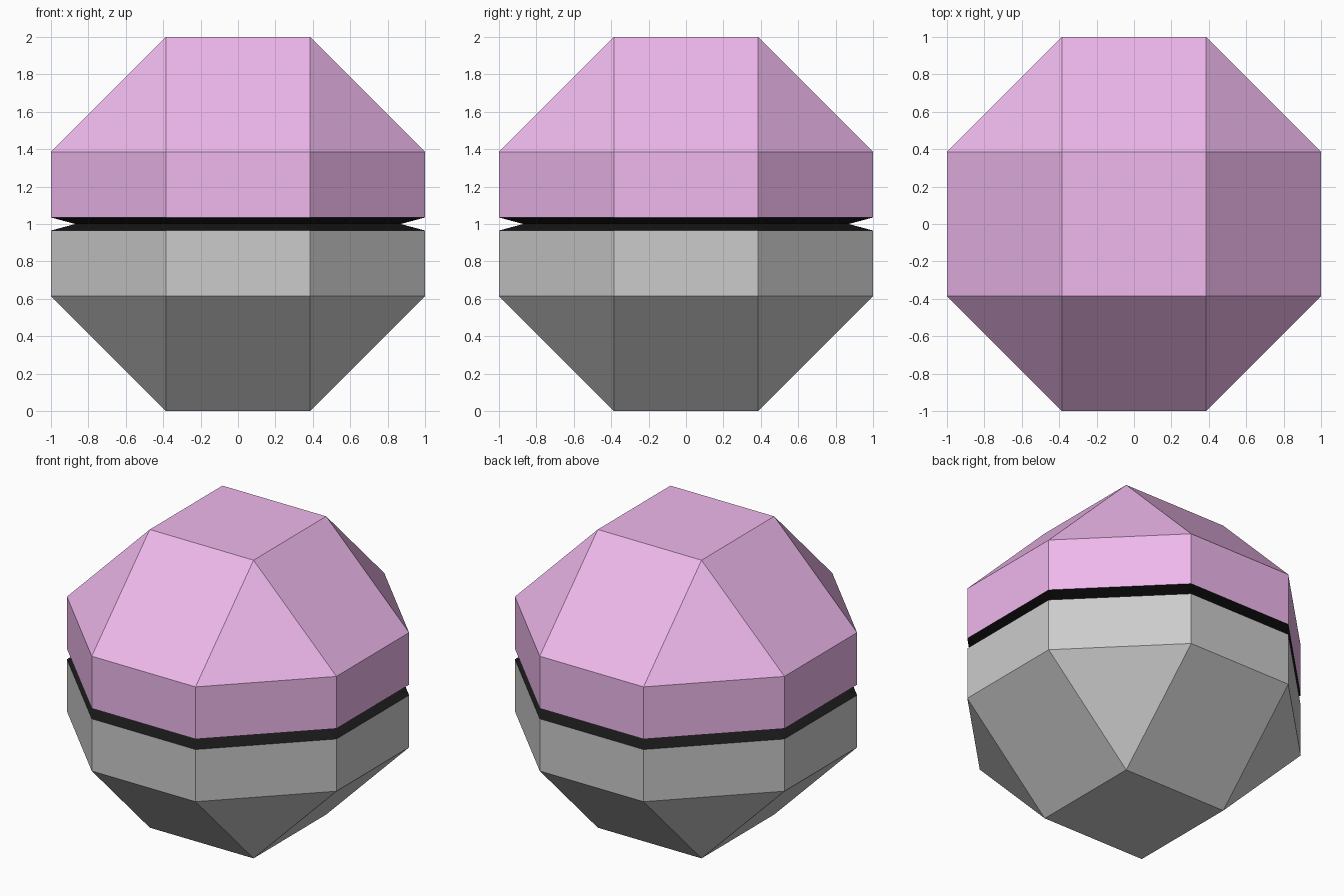
import bpy, bmesh

if "Cube" in bpy.data.objects:
    bpy.data.objects.remove(bpy.data.objects["Cube"])

S = 0.385          # half width of the square faces
LIP = 0.035        # half height of the groove
INSET = 0.87       # groove depth as a scale of the outline
OCT = [(1, -S), (1, S), (S, 1), (-S, 1), (-1, S), (-1, -S), (-S, -1), (S, -1)]


def material(name, rgb):
    m = bpy.data.materials.new(name)
    m.diffuse_color = (*rgb, 1)
    m.use_nodes = True
    m.node_tree.nodes["Principled BSDF"].inputs["Base Color"].default_value = m.diffuse_color
    return m


def finish(name, bm, mat=None):
    bmesh.ops.recalc_face_normals(bm, faces=bm.faces)
    me = bpy.data.meshes.new(name)
    bm.to_mesh(me)
    bm.free()
    ob = bpy.data.objects.new(name, me)
    bpy.context.collection.objects.link(ob)
    if mat:
        me.materials.append(mat)
    return ob


def ring(bm, z, scale=1):
    return [bm.verts.new((x * scale, y * scale, z)) for x, y in OCT]


def bridge(bm, a, b):
    for i in range(8):
        j = (i + 1) % 8
        bm.faces.new((a[i], a[j], b[j], b[i]))


def half_shell(name, side, mat=None):
    # short vertical wall, then alternating squares and triangles up to a square cap
    bm = bmesh.new()
    lip = ring(bm, 1 + side * LIP)
    rim = ring(bm, 1 + side * S)
    bridge(bm, lip, rim)
    cap = [bm.verts.new((x * S, y * S, 1 + side))
           for x, y in ((1, -1), (1, 1), (-1, 1), (-1, -1))]
    for k in range(4):
        a, b, c = rim[2 * k], rim[2 * k + 1], rim[(2 * k + 2) % 8]
        p, q = cap[k], cap[(k + 1) % 4]
        bm.faces.new((a, b, q, p))
        bm.faces.new((b, c, q))
    bm.faces.new(cap)
    # outward normals on an open shell: close the groove side temporarily
    lid = bm.faces.new(lip)
    bmesh.ops.recalc_face_normals(bm, faces=bm.faces)
    bm.faces.remove(lid)
    return finish(name, bm, mat)


# Two half shells
half_shell("upper_shell", 1, material("pink", (0.86, 0.48, 0.84)))
half_shell("lower_shell", -1)

# Black V-shaped groove around the middle
bm = bmesh.new()
rings = [ring(bm, 1 - LIP), ring(bm, 1, INSET), ring(bm, 1 + LIP)]
bridge(bm, rings[0], rings[1])
bridge(bm, rings[1], rings[2])
finish("middle_groove", bm, material("black", (0.01, 0.01, 0.01)))
